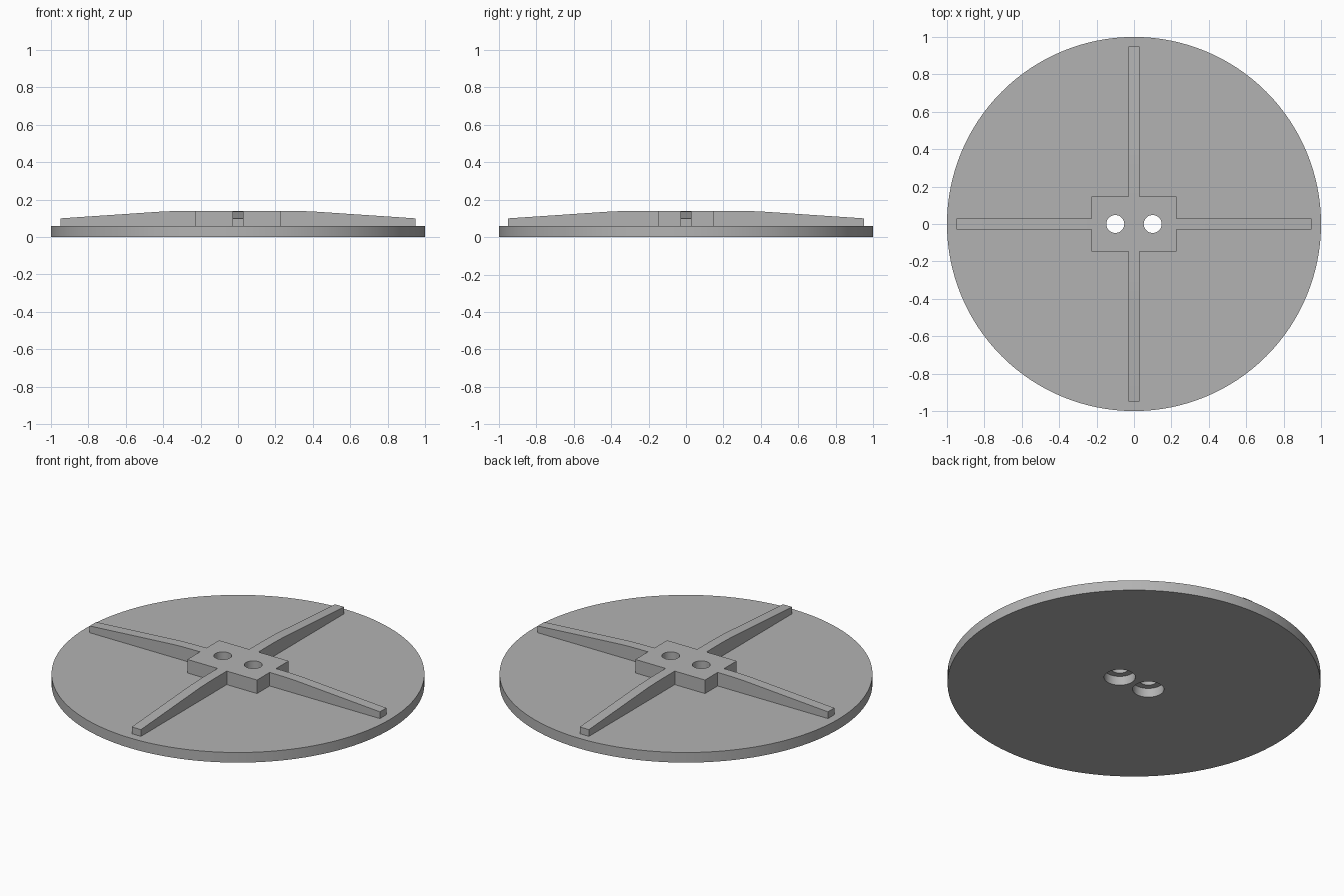
import bpy
import math

if "Cube" in bpy.data.objects:
    bpy.data.objects.remove(bpy.data.objects["Cube"], do_unlink=True)

grey = bpy.data.materials.new("plain_grey")
grey.use_nodes = True
GREY = (0.45, 0.45, 0.45, 1)
grey.diffuse_color = GREY
grey.node_tree.nodes["Principled BSDF"].inputs["Base Color"].default_value = GREY

DISC_TOP, HUB_TOP, TIP_TOP = 0.06, 0.14, 0.10
SUNK = 0.03          # how deep the raised parts sit inside the disc
RIB_REACH, RIB_HALF = 0.95, 0.03


def cylinder(name, radius, bottom, top, x=0, sides=64):
    bpy.ops.mesh.primitive_cylinder_add(
        vertices=sides, radius=radius, depth=top - bottom,
        location=(x, 0, (bottom + top) / 2))
    obj = bpy.context.object
    obj.name = name
    obj.data.materials.append(grey)
    return obj


def extrude_profile(name, profile, half_width, turn=0):
    """Extrude an (x, z) outline along y, then turn it about z."""
    n = len(profile)
    verts = [(x, y, z) for y in (-half_width, half_width) for x, z in profile]
    faces = [list(range(n)), list(range(2 * n - 1, n - 1, -1))]
    faces += [[(i + 1) % n, i, n + i, n + (i + 1) % n] for i in range(n)]
    mesh = bpy.data.meshes.new(name)
    mesh.from_pydata(verts, [], faces)
    mesh.materials.append(grey)
    obj = bpy.data.objects.new(name, mesh)
    bpy.context.collection.objects.link(obj)
    obj.rotation_euler.z = turn
    return obj


def combine(target, tool, operation):
    """Apply a boolean and remove the tool object."""
    tool.hide_render = True
    mod = target.modifiers.new(operation.lower(), "BOOLEAN")
    mod.operation, mod.solver, mod.object = operation, "EXACT", tool
    bpy.context.view_layer.objects.active = target
    bpy.ops.object.modifier_apply(modifier=mod.name)
    bpy.data.objects.remove(tool, do_unlink=True)


# Round base plate
plate = cylinder("ribbed_disc", 1, 0, DISC_TOP, sides=128)

# Crossed ribs: level at the middle, easing into a slope toward the tips
slope = [(0.28, HUB_TOP), (0.34, 0.139), (0.40, 0.137), (RIB_REACH, TIP_TOP)]
half = slope + [(RIB_REACH, SUNK)]
rib_outline = half + [(-x, z) for x, z in reversed(half)]
for turn in (0, math.pi / 2):
    combine(plate, extrude_profile("rib", rib_outline, RIB_HALF, turn), "UNION")

# Rectangular hub
hub_outline = [(-0.228, SUNK), (-0.228, HUB_TOP), (0.228, HUB_TOP), (0.228, SUNK)]
combine(plate, extrude_profile("hub", hub_outline, 0.148), "UNION")

# Two screw holes, counterbored from below
for x in (-0.1, 0.1):
    combine(plate, cylinder("hole_cutter", 0.048, -0.1, 0.3, x, 48), "DIFFERENCE")
    combine(plate, cylinder("counterbore_cutter", 0.084, -0.1, 0.054, x, 48), "DIFFERENCE")

# Smooth the round walls and keep the corners crisp
bpy.ops.object.select_all(action="DESELECT")
plate.select_set(True)
bpy.context.view_layer.objects.active = plate
bpy.ops.object.shade_smooth_by_angle(angle=math.radians(30))
